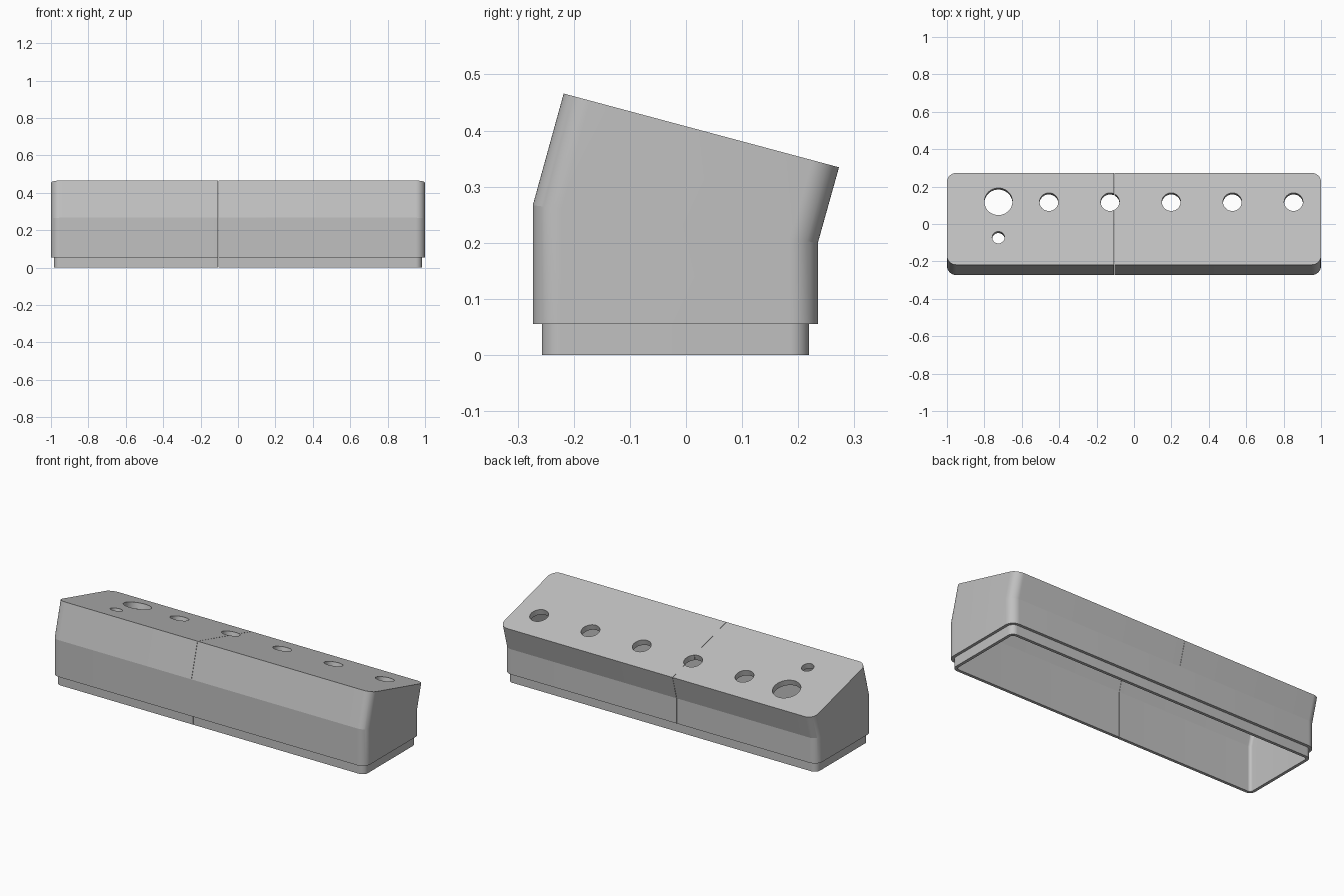
import bpy, bmesh, math
from mathutils import Vector, Matrix

if "Cube" in bpy.data.objects:
    bpy.data.objects.remove(bpy.data.objects["Cube"])

TILT = math.radians(15)
WALL = 0.033          # shell thickness
DEPTH = 0.508         # depth of the body section
RADIUS = 0.05         # corner radius of the body
STEPS = 12            # segments per rounded corner
SEAM_X = -0.105       # joint between the two halves
GAP = 0.0015

grey = bpy.data.materials.new("light grey plastic")
grey.use_nodes = True
grey.diffuse_color = (0.53, 0.53, 0.53, 1)
grey.node_tree.nodes["Principled BSDF"].inputs["Base Color"].default_value = (0.53, 0.53, 0.53, 1)

across = Vector((0, math.cos(TILT), -math.sin(TILT)))   # along the sloping top
up = Vector((0, math.sin(TILT), math.cos(TILT)))        # square to the top
TOP_FRONT = Vector((0, -0.218, 0.466))


def ring(bm, front, back, inset):
    """Rounded rectangle whose front and back edges pass through two points."""
    front, back = Vector(front), Vector(back)
    half_x, half_d = 1 - inset, DEPTH / 2 - inset
    r = max(RADIUS - inset, 0.015)
    verts = []
    for k, (sx, sy) in enumerate([(1, 1), (-1, 1), (-1, -1), (1, -1)]):
        for i in range(STEPS + 1):
            a = math.pi / 2 * (k + i / STEPS)
            x = sx * (half_x - r) + r * math.cos(a)
            d = sy * (half_d - r) + r * math.sin(a)
            p = front.lerp(back, 0.5 + d / (2 * half_d))
            verts.append(bm.verts.new((x, p.y, p.z)))
    return verts


def level(z, inset):
    return (0, -0.273 + inset, z), (0, 0.235 - inset, z), inset


def bend(inset):
    """Mitre where the straight base meets the leaning upper part."""
    slope = math.tan(TILT / 2)
    return ((0, -0.273 + inset, 0.267 - slope * inset),
            (0, 0.235 - inset, 0.2 + slope * inset), inset)


def top(inset):
    start = TOP_FRONT - up * inset
    return start + across * inset, start + across * (DEPTH - inset), inset


def make_object(name, bm):
    bmesh.ops.recalc_face_normals(bm, faces=bm.faces)
    mesh = bpy.data.meshes.new(name)
    bm.to_mesh(mesh)
    bm.free()
    mesh.materials.append(grey)
    obj = bpy.data.objects.new(name, mesh)
    bpy.context.collection.objects.link(obj)
    return obj


def make_shell(name):
    """Hollow housing: outer wall, stepped lip, open underside, inner wall."""
    bm = bmesh.new()
    sections = [top(0), bend(0), level(0.055, 0), level(0.055, 0.016),
                level(0, 0.016), level(0, WALL), bend(WALL), top(WALL)]
    rings = [ring(bm, *s) for s in sections]
    for a, b in zip(rings, rings[1:]):
        for i in range(len(a)):
            j = (i + 1) % len(a)
            bm.faces.new((a[i], a[j], b[j], b[i]))
    bm.faces.new(rings[0])
    bm.faces.new(rings[-1])
    return make_object(name, bm)


def make_hole_cutter(name, x, y, radius):
    bm = bmesh.new()
    z = TOP_FRONT.z - math.tan(TILT) * (y - TOP_FRONT.y)
    place = Matrix.Translation((x, y, z)) @ Matrix.Rotation(-TILT, 4, "X")
    bmesh.ops.create_cone(bm, cap_ends=True, segments=48, radius1=radius,
                          radius2=radius, depth=0.12, matrix=place)
    return make_object(name, bm)


def make_box_cutter(name, x0, x1):
    bm = bmesh.new()
    place = Matrix.Translation(((x0 + x1) / 2, 0, 0.25)) @ Matrix.Diagonal((x1 - x0, 2, 2, 1))
    bmesh.ops.create_cube(bm, size=1, matrix=place)
    return make_object(name, bm)


# Holes through the sloping top: large and small socket, then a row of five
holes = [(-0.725, 0.12, 0.075), (-0.725, -0.072, 0.033)]
holes += [(-0.455 + 0.327 * i, 0.118, 0.05) for i in range(5)]
cutters = [make_hole_cutter("hole_cutter", *h) for h in holes]

# Each half is the full housing with the other side of the joint removed
halves = [("right_housing", make_box_cutter("joint_cutter", SEAM_X - GAP / 2, 2)),
          ("left_housing", make_box_cutter("joint_cutter", -2, SEAM_X + GAP / 2))]
for name, box in halves:
    half = make_shell(name)
    bpy.ops.object.select_all(action="DESELECT")
    half.select_set(True)
    bpy.context.view_layer.objects.active = half
    for cutter in cutters + [box]:
        mod = half.modifiers.new("cut", "BOOLEAN")
        mod.operation, mod.solver, mod.object = "DIFFERENCE", "EXACT", cutter
        bpy.ops.object.modifier_apply(modifier=mod.name)
    bpy.ops.object.shade_smooth_by_angle(angle=math.radians(10))

for cutter in cutters + [box for _, box in halves]:
    bpy.data.objects.remove(cutter)
